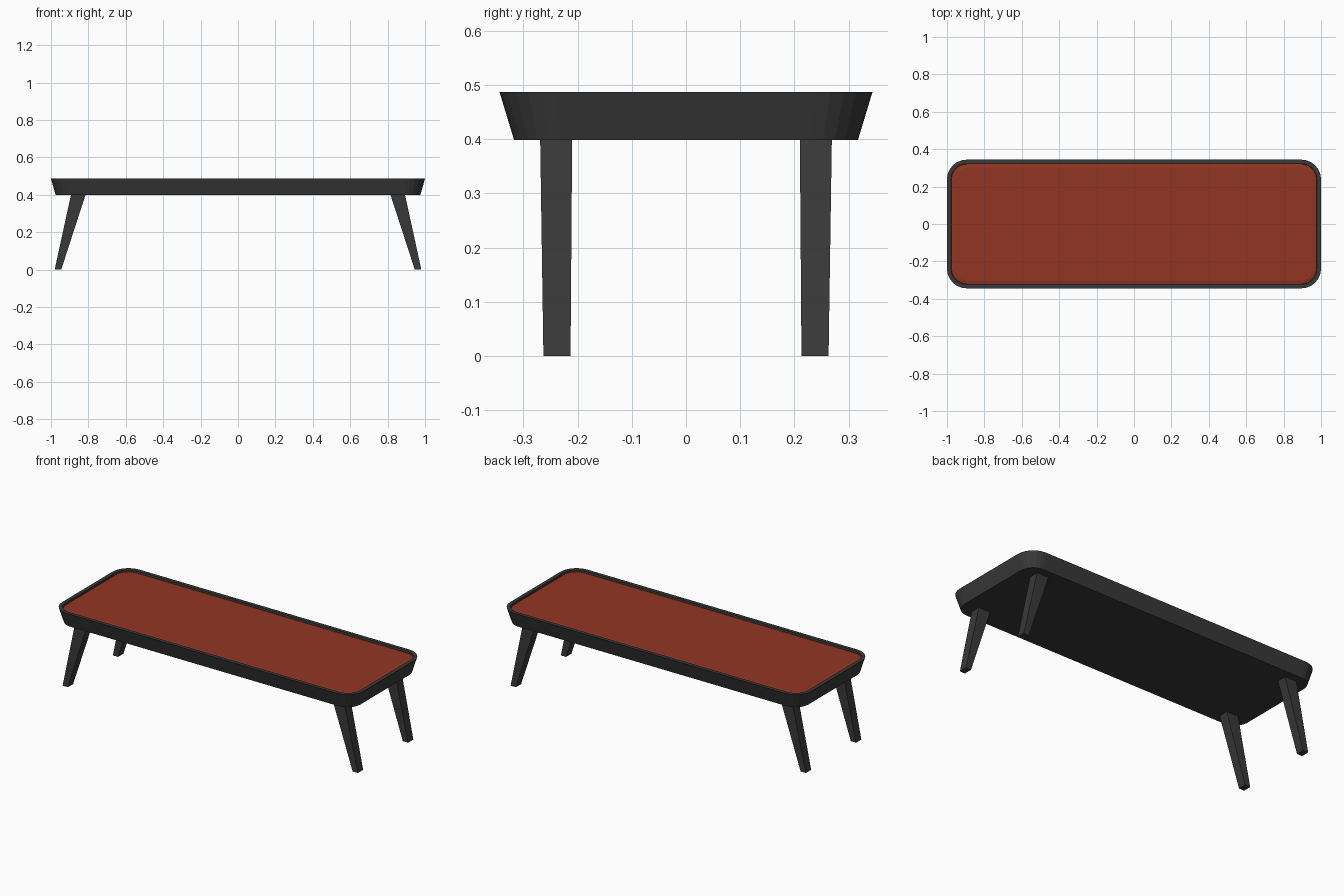
import bpy, bmesh, math

if "Cube" in bpy.data.objects:
    bpy.data.objects.remove(bpy.data.objects["Cube"])


def material(name, rgb):
    m = bpy.data.materials.new(name)
    m.diffuse_color = (*rgb, 1.0)
    m.use_nodes = True
    m.node_tree.nodes["Principled BSDF"].inputs["Base Color"].default_value = m.diffuse_color
    return m


black = material("charcoal black", (0.041, 0.041, 0.041))
red = material("rust red", (0.29, 0.036, 0.017))


def rounded_ring(hx, hy, r, z, seg=6):
    """Points of a rounded rectangle, counter-clockwise seen from above."""
    pts = []
    for i, (sx, sy) in enumerate([(1, 1), (-1, 1), (-1, -1), (1, -1)]):
        for k in range(seg + 1):
            a = math.pi / 2 * (i + k / seg)
            pts.append((sx * (hx - r) + r * math.cos(a),
                        sy * (hy - r) + r * math.sin(a), z))
    return pts


def loft(name, rings, mat):
    """Skin a stack of equal-length rings and cap both ends."""
    bm = bmesh.new()
    loops = [[bm.verts.new(p) for p in ring] for ring in rings]
    n = len(loops[0])
    for a, b in zip(loops, loops[1:]):
        for i in range(n):
            j = (i + 1) % n
            bm.faces.new((a[i], a[j], b[j], b[i]))
    bm.faces.new(loops[0][::-1])
    bm.faces.new(loops[-1])
    bmesh.ops.recalc_face_normals(bm, faces=bm.faces)
    mesh = bpy.data.meshes.new(name)
    bm.to_mesh(mesh)
    bm.free()
    mesh.materials.append(mat)
    obj = bpy.data.objects.new(name, mesh)
    bpy.context.collection.objects.link(obj)
    return obj


# Flared tray: outer wall, flat rim, shallow recess
loft("table_tray", [
    rounded_ring(0.975, 0.317, 0.085, 0.398),
    rounded_ring(1.0, 0.344, 0.105, 0.487),
    rounded_ring(0.978, 0.322, 0.083, 0.487),
    rounded_ring(0.976, 0.320, 0.081, 0.472),
], black)

# Red inlay with a softly chamfered edge, just below the rim
loft("inlay_panel", [
    rounded_ring(0.976, 0.320, 0.081, 0.470),
    rounded_ring(0.976, 0.320, 0.081, 0.476),
    rounded_ring(0.957, 0.301, 0.062, 0.480),
], red)


def leg_ring(sx, sy, x0, x1, y0, y1, z):
    return [(sx * x, sy * y, z)
            for x, y in ((x0, y0), (x1, y0), (x1, y1), (x0, y1))]


# Four tapered legs splayed towards the ends
for sx, side in ((-1, "left"), (1, "right")):
    for sy, end in ((-1, "front"), (1, "back")):
        loft(f"{end}_{side}_leg", [
            leg_ring(sx, sy, 0.945, 0.98, 0.213, 0.263, 0.0),
            leg_ring(sx, sy, 0.815, 0.893, 0.21, 0.269, 0.40),
        ], black)
